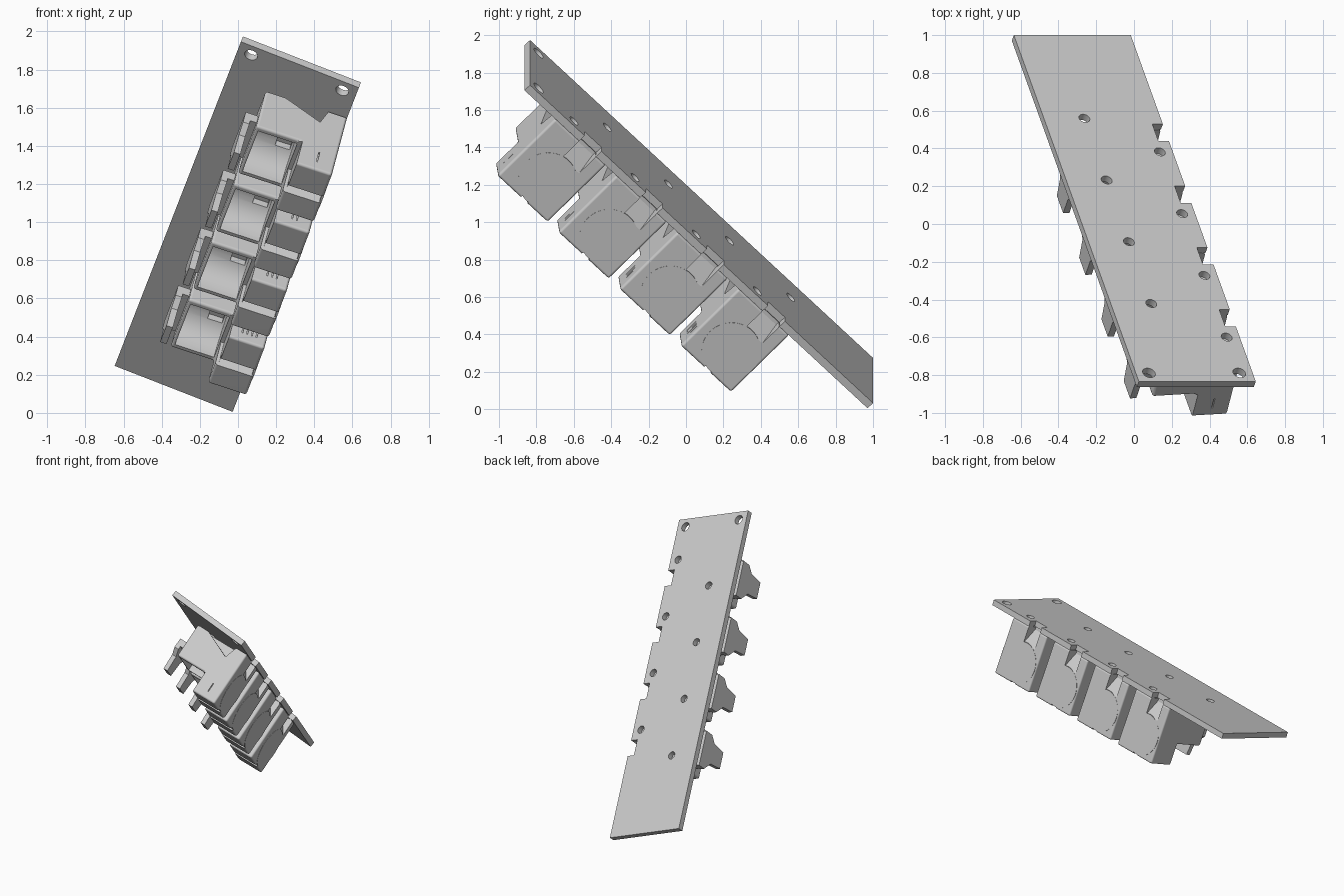
import bpy, bmesh, math
from mathutils import Matrix, Vector

if "Cube" in bpy.data.objects:
    bpy.data.objects.remove(bpy.data.objects["Cube"])

# Panel frame: X across the width, Y down the slope, Z out of the back face
U = Vector((.932, 0, -.363)).normalized()
V = Vector((-.2547, .709, -.6575))
V = (V - U * V.dot(U)).normalized()
N = U.cross(V)
FRAME = Matrix((U, V, N)).transposed().to_4x4()
FRAME.translation = (.026, -.834, 1.974)

W, L, T = .664, 2.587, .042      # panel
PITCH, START, DEEP = .461, .233, .38   # module spacing, first position, length
TILT = Matrix.Rotation(math.radians(-4.5), 4, 'Y')


def make(name, bm):
    bmesh.ops.recalc_face_normals(bm, faces=bm.faces)
    me = bpy.data.meshes.new(name)
    bm.to_mesh(me)
    bm.free()
    ob = bpy.data.objects.new(name, me)
    bpy.context.collection.objects.link(ob)
    return ob


def prism(name, pts, axis, lo, hi, bevel=0):
    """Extrude a 2D outline along X ('X': pts are y,z) or Y ('Y': pts are x,z)."""
    bm = bmesh.new()
    put = (lambda p, t: (t, p[0], p[1])) if axis == 'X' else (lambda p, t: (p[0], t, p[1]))
    f = bm.faces.new([bm.verts.new(put(p, lo)) for p in pts])
    r = bmesh.ops.extrude_face_region(bm, geom=[f])
    d = (hi - lo, 0, 0) if axis == 'X' else (0, hi - lo, 0)
    bmesh.ops.translate(bm, vec=d, verts=[v for v in r['geom'] if isinstance(v, bmesh.types.BMVert)])
    if bevel:
        bmesh.ops.recalc_face_normals(bm, faces=bm.faces)
        bmesh.ops.bevel(bm, geom=bm.edges[:], offset=bevel, segments=3, profile=.5, affect='EDGES')
    return make(name, bm)


def box(name, x, y, z, bevel=0):
    return prism(name, [(x[0], z[0]), (x[1], z[0]), (x[1], z[1]), (x[0], z[1])], 'Y', *y, bevel)


def rod(name, at, r, length, axis='Z', n=32):
    bm = bmesh.new()
    m = Matrix.Translation(at)
    if axis == 'X':
        m = m @ Matrix.Rotation(math.pi / 2, 4, 'Y')
    bmesh.ops.create_cone(bm, cap_ends=True, segments=n, radius1=r, radius2=r, depth=length, matrix=m)
    return make(name, bm)


def cut(ob, cutters):
    for c in cutters:
        c.hide_render = True
        m = ob.modifiers.new('cut', 'BOOLEAN')
        m.operation, m.object, m.solver = 'DIFFERENCE', c, 'EXACT'
    bpy.context.view_layer.update()
    me = bpy.data.meshes.new_from_object(ob.evaluated_get(bpy.context.evaluated_depsgraph_get()))
    ob.modifiers.clear()
    ob.data = me
    for c in cutters:
        bpy.data.objects.remove(c)


def finish(ob, mat):
    ob.matrix_world = mat
    bpy.ops.object.select_all(action='DESELECT')
    ob.select_set(True)
    bpy.context.view_layer.objects.active = ob
    bpy.ops.object.shade_smooth_by_angle(angle=math.radians(31))
    # large faces stay flat, only the rounded edges blend
    wn = ob.modifiers.new('flat_faces', 'WEIGHTED_NORMAL')
    wn.keep_sharp = True
    wn.weight = 100


# Panel with corner holes, and per module two screw holes and an edge notch
panel = box('panel', (0, W), (0, L), (-T, 0))
holes = [rod('hole', (x, .065, -T / 2), .035, .2) for x in (.075, .588)]
for i in range(4):
    b = i * PITCH
    holes += [rod('hole', (.23, b + .583, -T / 2), .03, .2),
              rod('hole', (.59, b + .332, -T / 2), .03, .2),
              box('notch', (W - .06, W + .1), (b + .412, b + .539), (-.1, .1))]
cut(panel, holes)
finish(panel, FRAME)

for i in range(4):
    mat = FRAME @ Matrix.Translation((W, START + i * PITCH, -T)) @ TILT

    # Housing: shallow socket side plus deep block under the panel edge
    body = prism(f'housing_{i + 1}',
                 [(0, 0), (-.45, 0), (-.45, -.275), (-.212, -.275), (-.212, -.442), (0, -.442)],
                 'Y', 0, DEEP, .014)
    cutters = [
        # V relief by the panel
        prism('relief', [(-.095, .02), (-.132, -.1), (-.36, 0), (-.36, .02)], 'Y', -.1, .14),
        # ramped latch pocket
        prism('pocket', [(-.075, .1), (-.075, -.02), (0, -.13), (.1, -.13), (.1, .1)], 'Y', .18, .307),
        # open socket with round trough and a deeper well
        rod('trough', (-.325, DEEP / 2, -.25), .16, .215, 'X', 40),
        box('mouth', (-.4325, -.2175), (.03, .35), (-.5, -.25)),
        box('well', (-.31, -.23), (.12, .26), (-.4, -.07)),
        # groove across the deep face, and the step beside its lip
        prism('groove', [(.17, -.46), (.185, -.4), (.215, -.4), (.235, -.46)], 'X', -.3, .1),
        box('inner_step', (-.3, -.195), (-.1, .225), (-.5, -.277)),
    ]
    # position ticks
    for k in range(i + 1):
        x = -.095 + (k - i / 2) * .026
        cutters.append(box('tick', (x - .003, x + .003), (-.05, .012), (-.385, -.315)))
    cut(body, cutters)
    finish(body, mat)

    # Round cover, almost flush with the outer face
    finish(rod(f'round_cover_{i + 1}', (-.0045, .215, -.275), .158, .012, 'X', 48), mat)

    # Release finger beside the socket, and the bridge that carries it
    finger = prism(f'finger_{i + 1}',
                   [(.05, -.15), (.33, -.15), (.33, -.215), (.26, -.28), (.245, -.395),
                    (.115, -.395), (.1, -.275), (.05, -.225)], 'X', -.52, -.485)
    finish(finger, mat)
    finish(box(f'finger_bridge_{i + 1}', (-.5, -.44), (.05, .33), (-.2, -.15)), mat)
